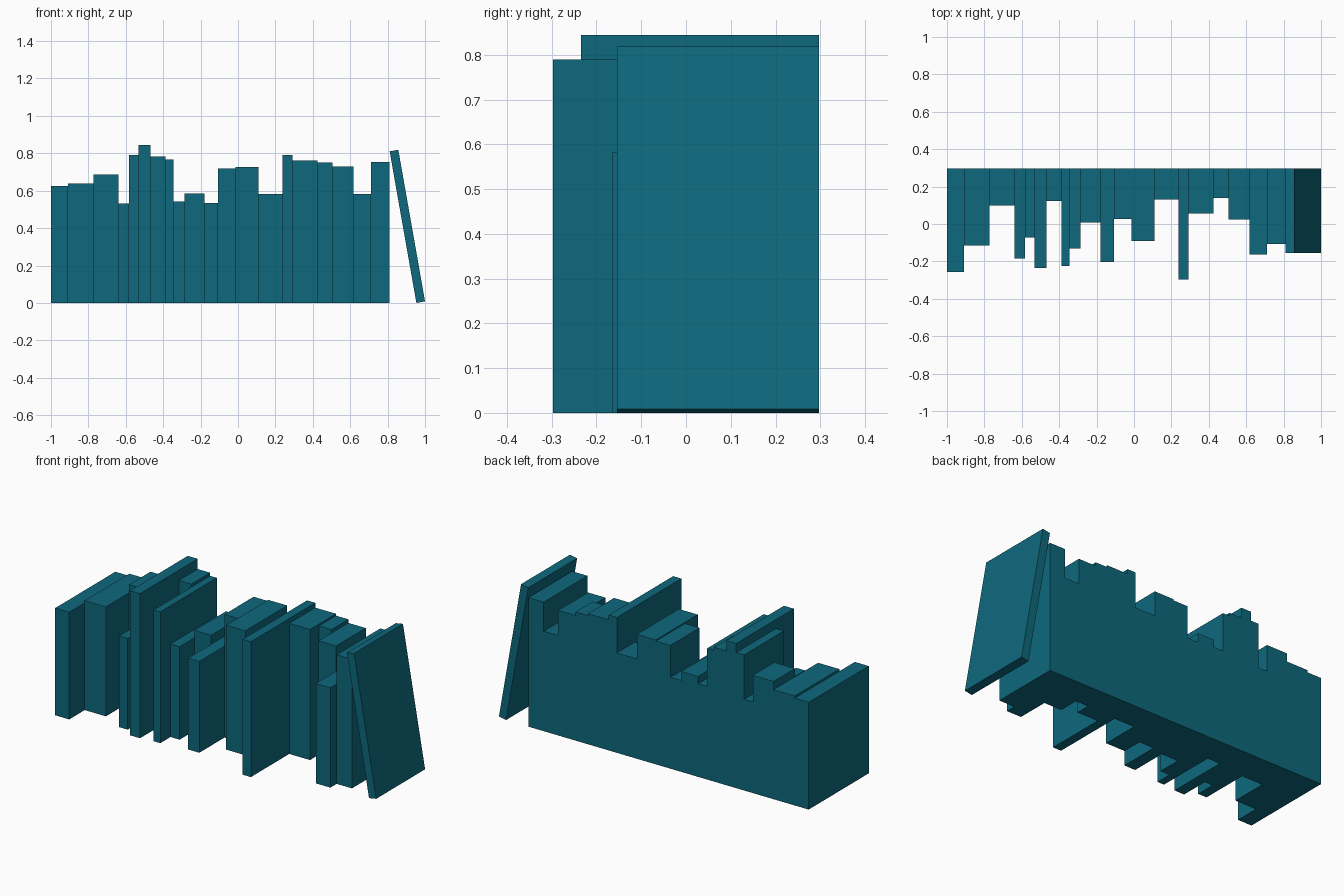
import bpy, bmesh, math
from mathutils import Matrix, Vector

if "Cube" in bpy.data.objects:
    bpy.data.objects.remove(bpy.data.objects["Cube"])

BACK = 0.297  # every spine-back lines up on this plane

teal = bpy.data.materials.new("teal")
teal.diffuse_color = (0.0044, 0.14, 0.205, 1)
teal.use_nodes = True
teal.node_tree.nodes["Principled BSDF"].inputs["Base Color"].default_value = teal.diffuse_color


def box(name, size, corner, tilt=0.0):
    """Box whose origin is its left, front, bottom corner."""
    bm = bmesh.new()
    bmesh.ops.create_cube(bm, size=1)
    bmesh.ops.translate(bm, verts=bm.verts, vec=(0.5, 0.5, 0.5))
    bmesh.ops.scale(bm, verts=bm.verts, vec=size)
    bmesh.ops.transform(bm, verts=bm.verts, matrix=Matrix.Translation(
        Vector(corner)) @ Matrix.Rotation(tilt, 4, 'Y'))
    mesh = bpy.data.meshes.new(name)
    bm.to_mesh(mesh)
    bm.free()
    mesh.materials.append(teal)
    bpy.context.collection.objects.link(bpy.data.objects.new(name, mesh))


# Upright books, left to right: (right edge x, front y, height)
books = [
    (-0.910, -0.257, 0.626), (-0.773, -0.114, 0.639), (-0.639, 0.099, 0.687),
    (-0.583, -0.184, 0.532), (-0.532, -0.071, 0.791), (-0.468, -0.235, 0.844),
    (-0.388, 0.124, 0.784), (-0.345, -0.224, 0.766), (-0.286, -0.130, 0.543),
    (-0.179, 0.007, 0.586), (-0.107, -0.204, 0.533), (-0.013, 0.028, 0.719),
    (0.110, -0.090, 0.726), (0.238, 0.130, 0.583), (0.291, -0.297, 0.790),
    (0.425, 0.057, 0.762), (0.505, 0.140, 0.751), (0.617, 0.023, 0.730),
    (0.711, -0.164, 0.583), (0.810, -0.106, 0.753),
]
left = -1.0
for i, (right, front, height) in enumerate(books, 1):
    box(f"book_{i:02d}", (right - left, BACK - front, height), (left, front, 0))
    left = right

# Last book leans against the row
tilt = math.radians(10)
thick = 0.047
box("leaning_book", (thick, BACK + 0.154, 0.823),
    (1 - thick * math.cos(tilt), -0.154, 0), -tilt)
